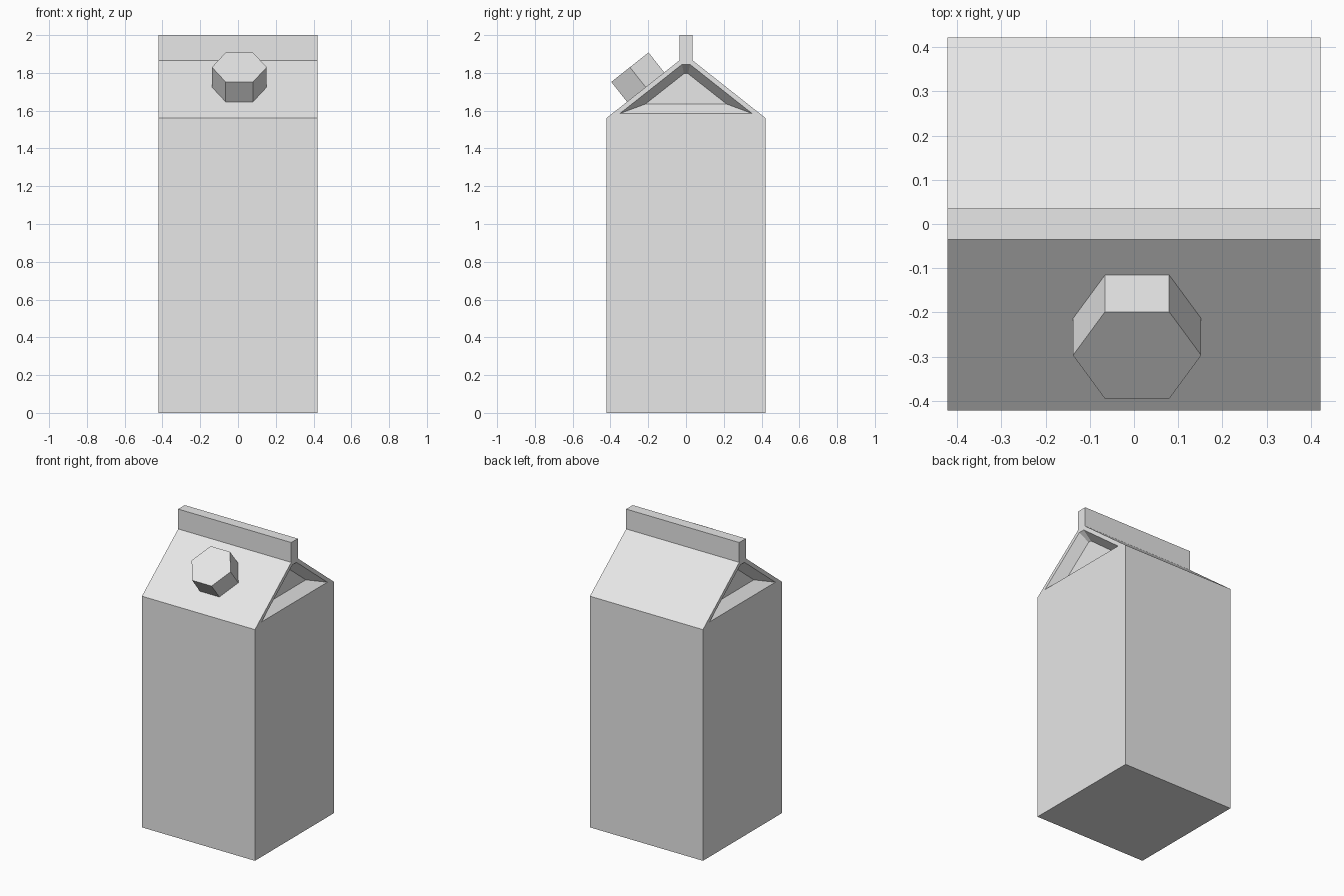
import bpy, bmesh
from mathutils import Vector, Matrix

cube = bpy.data.objects.get("Cube")
if cube:
    bpy.data.objects.remove(cube, do_unlink=True)

GREY = (0.8, 0.8, 0.8, 1.0)
mat = bpy.data.materials.new("carton grey")
mat.use_nodes = True
mat.diffuse_color = GREY
mat.node_tree.nodes["Principled BSDF"].inputs["Base Color"].default_value = GREY


def add_object(name, bm):
    bmesh.ops.recalc_face_normals(bm, faces=bm.faces)
    mesh = bpy.data.meshes.new(name)
    bm.to_mesh(mesh)
    bm.free()
    mesh.materials.append(mat)
    obj = bpy.data.objects.new(name, mesh)
    bpy.context.collection.objects.link(obj)
    return obj


# Half-width in y and height of each level of the carton
HALF = 0.422
DEPTH = 0.066
levels = {
    "base": (HALF, 0.0),
    "eave": (HALF, 1.56),
    "ridge": (0.035, 1.866),
    "fin": (0.035, 2.0),
    "open_low": (0.35, 1.585),
    "open_top": (0.021, 1.845),
    "in_low": (0.215, 1.635),
    "in_top": (0.011, 1.796),
}

# Carton: walls, gable roof and fin, with a sunken triangle in each gable
bm = bmesh.new()
v = {}
for end in (-1, 1):
    for key, (y, z) in levels.items():
        x = end * (HALF - (DEPTH if key.startswith("in_") else 0))
        for side in (-1, 1):
            v[key, end, side] = bm.verts.new((x, side * y, z))

for end in (-1, 1):
    # Bands that span from one side to the other
    for low, high in (("base", "eave"), ("eave", "open_low"), ("open_low", "in_low"),
                      ("in_low", "in_top"), ("in_top", "open_top"),
                      ("open_top", "ridge"), ("ridge", "fin")):
        bm.faces.new([v[low, end, -1], v[low, end, 1], v[high, end, 1], v[high, end, -1]])
    # Gable border and slanted recess walls
    for outer, inner in (("eave", "open"), ("open", "in")):
        top = "ridge" if outer == "eave" else "open_top"
        low = "eave" if outer == "eave" else "open_low"
        for side in (-1, 1):
            bm.faces.new([v[low, end, side], v[top, end, side],
                          v[inner + "_top", end, side], v[inner + "_low", end, side]])

# Front and back: wall, roof slope, fin side
for side in (-1, 1):
    for low, high in (("base", "eave"), ("eave", "ridge"), ("ridge", "fin")):
        bm.faces.new([v[low, -1, side], v[low, 1, side], v[high, 1, side], v[high, -1, side]])
for key in ("base", "fin"):
    bm.faces.new([v[key, -1, -1], v[key, 1, -1], v[key, 1, 1], v[key, -1, 1]])
add_object("carton", bm)

# Hexagonal screw cap standing square on the front roof slope
run = levels["eave"][0] - levels["ridge"][0]
rise = levels["ridge"][1] - levels["eave"][1]
normal = Vector((0, -rise, run)).normalized()
slope = Vector((0, run, rise)).normalized()
height = 0.137
centre = Vector((0.007, -0.297, 1.83)) - normal * height / 2
frame = Matrix((Vector((1, 0, 0)), slope, normal)).transposed().to_4x4()

bm = bmesh.new()
bmesh.ops.create_cone(bm, cap_ends=True, segments=6, radius1=0.145, radius2=0.145, depth=height)
# Turn the hexagon so that two corners point sideways
if max(vert.co.x for vert in bm.verts) < 0.14:
    bmesh.ops.rotate(bm, verts=bm.verts, matrix=Matrix.Rotation(0.5235988, 3, "Z"))
bm.transform(Matrix.Translation(centre) @ frame)
add_object("screw_cap", bm)
